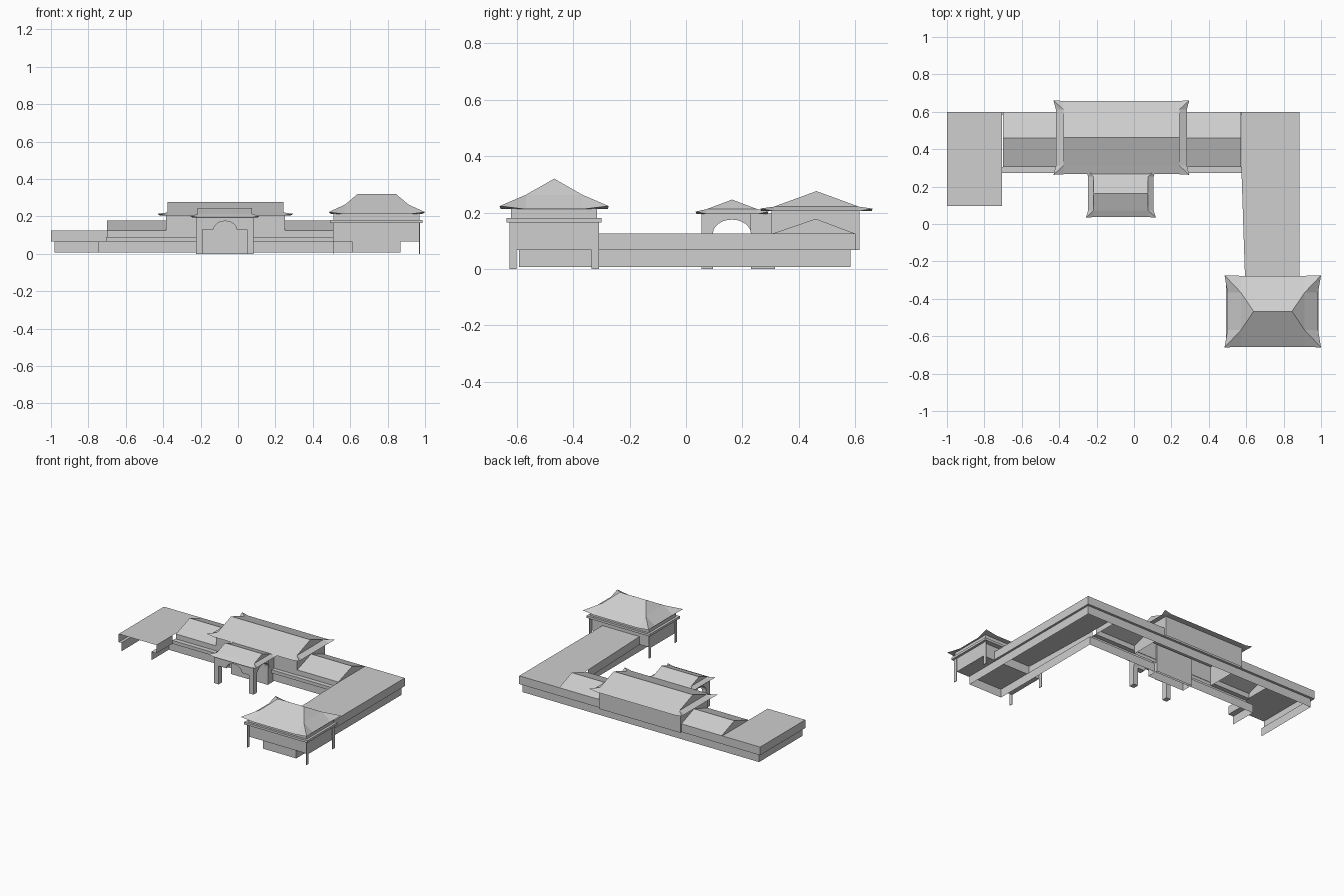
import bpy
import bmesh
import math

cube = bpy.data.objects.get("Cube")
if cube:
    bpy.data.objects.remove(cube, do_unlink=True)

COLOUR = (0.62, 0.62, 0.62, 1)
grey = bpy.data.materials.new("plain grey")
grey.use_nodes = True
grey.diffuse_color = COLOUR
for node in grey.node_tree.nodes:
    if node.type == 'BSDF_PRINCIPLED':
        node.inputs["Base Color"].default_value = COLOUR


def build(name, faces):
    """Make an object from polygons given as point lists."""
    bm = bmesh.new()
    for points in faces:
        bm.faces.new([bm.verts.new(p) for p in points])
    bmesh.ops.remove_doubles(bm, verts=bm.verts, dist=1e-5)
    bmesh.ops.recalc_face_normals(bm, faces=bm.faces)
    mesh = bpy.data.meshes.new(name)
    bm.to_mesh(mesh)
    bm.free()
    mesh.materials.append(grey)
    obj = bpy.data.objects.new(name, mesh)
    bpy.context.scene.collection.objects.link(obj)
    return obj


def level(points, z):
    return [(x, y, z) for x, y in points]


def walls(path, low, high):
    """Upright sheets along a plan path."""
    return [[(*a, low), (*b, low), (*b, high), (*a, high)] for a, b in zip(path, path[1:])]


def box(name, x, y, z, bottom=True, top=True):
    plan = [(x[0], y[0]), (x[1], y[0]), (x[1], y[1]), (x[0], y[1])]
    faces = walls(plan + plan[:1], *z)
    if bottom:
        faces.append(level(plan, z[0]))
    if top:
        faces.append(level(plan, z[1]))
    return build(name, faces)


def prism(name, profile, place, near, far):
    """Extrude a flat profile; place(u, v, depth) gives the point."""
    a = [place(u, v, near) for u, v in profile]
    b = [place(u, v, far) for u, v in profile]
    n = len(a)
    sides = [[a[i], a[(i + 1) % n], b[(i + 1) % n], b[i]] for i in range(n)]
    return build(name, [a, b] + sides)


def arch(u0, u1, spring, rise, steps=12):
    mid, half = (u0 + u1) / 2, (u1 - u0) / 2
    angles = [math.pi * (1 - i / steps) for i in range(steps + 1)]
    return [(mid + half * math.cos(t), spring + rise * math.sin(t)) for t in angles]


def roof(name, centre, ridge, knee, eave, tip):
    """Curved roof; ridge=(half x, z), knee and eave=(half x, half y, z)."""
    cx, cy = centre
    kx, ky, kz = knee
    ex, ey, ez = eave
    R = lambda s: (cx + s * ridge[0], cy, ridge[1])
    K = lambda s, t: (cx + s * kx, cy + t * ky, kz)
    M = lambda s, t: (cx + s * kx, cy + t * (ey - 0.003), ez)
    E = lambda s, t: (cx + s * (ex - tip), cy + t * ky, ez)
    C = lambda s, t: (cx + s * ex, cy + t * ey, ez + tip * 0.7)
    faces = []
    for s in (-1, 1):
        faces.append([R(s), K(s, -1), K(s, 1)])                 # end slope or gable
        faces.append([K(s, -1), K(s, 1), E(s, 1), E(s, -1)])    # end skirt
        faces.append([R(-1), R(1), K(1, s), K(-1, s)])          # long slope
        faces.append([K(-1, s), K(1, s), M(1, s), M(-1, s)])    # long eave
        faces.append([M(-1, s), M(1, s), E(1, s), E(-1, s)])    # soffit
        for t in (-1, 1):                                       # raised corners
            faces += [[K(s, t), M(s, t), C(s, t)], [K(s, t), E(s, t), C(s, t)],
                      [M(s, t), E(s, t), C(s, t)]]
    faces.append([E(-1, -1), E(1, -1), E(1, 1), E(-1, 1)])
    return build(name, faces)


# Main levels
FLOOR, LEDGE, STRIP, DECK = 0.007, 0.067, 0.09, 0.125
BACK, FRONT, WING = 0.6, 0.273, 0.305
LEFT, COURT_LEFT, COURT_RIGHT, RIGHT = -1, -0.705, 0.575, 0.885
END, ARM_END = 0.095, -0.33

# Upper terrace: hollow, open at the short block's end
outer = [(LEFT, END), (LEFT, BACK), (RIGHT, BACK), (RIGHT, ARM_END)]
block = [(COURT_LEFT, END), (COURT_LEFT, FRONT)]
arm = [(COURT_RIGHT, FRONT), (0.595, ARM_END)]
terrace = walls(outer, LEDGE, DECK)
terrace += walls(block, LEDGE, DECK) + walls(arm, LEDGE, DECK)
terrace += walls([block[1], arm[0]], LEDGE, STRIP)
terrace.append(level([outer[0], outer[1], (COURT_LEFT, BACK), block[0]], DECK))
terrace.append(level([(COURT_RIGHT, BACK), outer[2], outer[3], arm[1], arm[0]], DECK))
terrace.append(level([block[1], arm[0], (COURT_RIGHT, WING), (COURT_LEFT, WING)], STRIP))
build("upper_terrace", terrace)

# Lower base: inset sheets with a ledge under the terrace
base_out = [(-0.98, END), (-0.98, 0.583), (0.87, 0.583), (0.87, ARM_END)]
base_in = [(-0.745, END), (-0.745, 0.29), (0.61, 0.29), (0.61, ARM_END)]
upper_in = [block[0], block[1], arm[0], arm[1]]
base = walls(base_out + [(0.87, -0.592), (0.61, -0.592)] + base_in[::-1], FLOOR, LEDGE)
for rim, foot in ((outer, base_out), (upper_in, base_in)):
    for i in range(3):
        base.append(level([rim[i], rim[i + 1], foot[i + 1], foot[i]], LEDGE))
build("lower_base", base)

# Gabled wings either side of the hall
RIDGE_Y, RIDGE_Z = 0.46, 0.178
for name, x0, x1 in (("right_wing", -0.7, -0.385), ("left_wing", 0.25, 0.572)):
    section = [(WING, STRIP), (WING, DECK), (RIDGE_Y, RIDGE_Z), (BACK, DECK)]
    faces = [[(x0, *a), (x1, *a), (x1, *b), (x0, *b)] for a, b in zip(section, section[1:])]
    faces += [[(x, *p) for p in section[1:]] for x in (x0, x1)]
    faces += walls([(x0, WING), (x0, BACK)], STRIP, DECK)
    faces += walls([(x1, WING), (x1, BACK)], STRIP, DECK)
    build(name, faces)

# Main hall
box("hall_walls", (-0.385, 0.25), (WING - 0.003, 0.614), (LEDGE, 0.207), bottom=False, top=False)
roof("hall_roof", (-0.0675, 0.462), (0.31, 0.276), (0.31, 0.15, 0.221), (0.363, 0.199, 0.205), 0.013)

# Entrance: vestibule, front portal and side arches
PX0, PX1, POST, TOP = -0.225, 0.082, 0.035, 0.2
box("vestibule", (PX0 + 0.01, PX1 - 0.01), (0.23, WING + 0.01), (0, TOP - 0.004), bottom=False)
i0, i1 = PX0 + POST, PX1 - POST
opening = [(i0, 0), (i0, 0.13)] + arch(-0.13, -0.008, 0.13, 0.045) + [(i1, 0.13), (i1, 0)]
portal = [(PX0, TOP), (PX0, 0)] + opening + [(PX1, 0), (PX1, TOP)]
prism("portal_front", portal, lambda u, v, d: (u, d, v), 0.055, END)
side = [(END, TOP)] + arch(END, 0.23, DECK, 0.05) + [(0.23, TOP)]
for name, x in (("portal_side_right", PX0), ("portal_side_left", i1)):
    prism(name, side, lambda u, v, d: (d, u, v), x, x + POST)
roof("portal_roof", (-0.07, 0.163), (0.146, 0.246), (0.146, 0.09, 0.212), (0.187, 0.129, 0.195), 0.012)

# Corner pavilion
CX, CY = 0.74, -0.467


def centred(name, hx, hy, z):
    return box(name, (CX - hx, CX + hx), (CY - hy, CY + hy), z)


centred("pavilion_walls", 0.23, 0.133, (LEDGE, 0.166))
centred("pavilion_beam", 0.247, 0.168, (0.164, 0.18))
centred("pavilion_frieze", 0.23, 0.152, (0.18, 0.215))
for sx in (-1, 1):
    for sy in (-1, 1):
        x, y = CX + sx * 0.231, CY + sy * 0.146
        box("pavilion_post", (x - 0.002, x + 0.002), (y - 0.013, y + 0.013), (0, 0.165))
roof("pavilion_roof", (0.742, CY), (0.1025, 0.32), (0.17, 0.1, 0.263), (0.258, 0.193, 0.212), 0.016)
